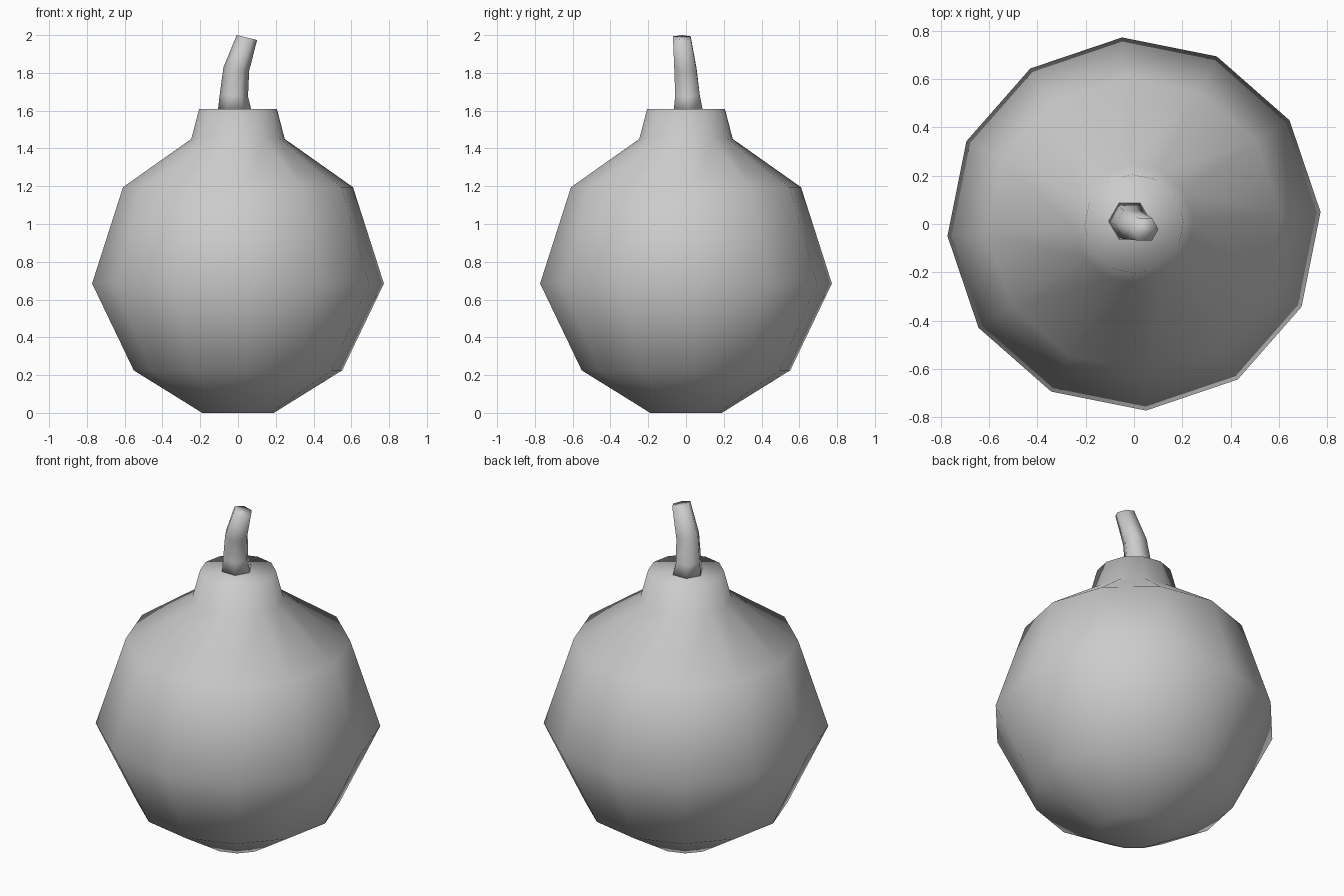
import bpy, bmesh, math
from mathutils import Vector

if "Cube" in bpy.data.objects:
    bpy.data.objects.remove(bpy.data.objects["Cube"])


def loft(name, rings, sides, offset):
    """Skin a stack of rings (centre, radius, tilt in x) and cap both ends."""
    bm = bmesh.new()
    loops = []
    for (cx, cy, cz), r, tilt in rings:
        loop = []
        for i in range(sides):
            a = offset + math.tau * i / sides
            dx, dy = r * math.cos(a), r * math.sin(a)
            loop.append(bm.verts.new(Vector((cx + dx, cy + dy, cz - dx * tilt))))
        loops.append(loop)
    for lo, hi in zip(loops, loops[1:]):
        for i in range(sides):
            j = (i + 1) % sides
            bm.faces.new((lo[i], lo[j], hi[j], hi[i]))
    bm.faces.new(loops[0][::-1])
    bm.faces.new(loops[-1])
    for f in bm.faces:
        f.smooth = True
    bmesh.ops.recalc_face_normals(bm, faces=bm.faces)
    mesh = bpy.data.meshes.new(name)
    bm.to_mesh(mesh)
    bm.free()
    obj = bpy.data.objects.new(name, mesh)
    bpy.context.collection.objects.link(obj)
    return obj


# Round twelve-sided body with a short neck
profile = [(0.19, 0.0), (0.553, 0.225), (0.774, 0.685),
           (0.61, 1.195), (0.248, 1.45), (0.206, 1.61)]
loft("body", [((0, 0, z), r, 0) for r, z in profile], 12, math.radians(3.7))

# Six-sided curved stem leaning to the right
loft("stem", [
    ((-0.018, 0.012, 1.605), 0.088, 0),
    ((-0.022, 0.008, 1.68), 0.075, 0.05),
    ((-0.009, -0.003, 1.82), 0.068, 0.15),
    ((0.047, -0.022, 1.987), 0.054, 0.24),
], 6, 0)
